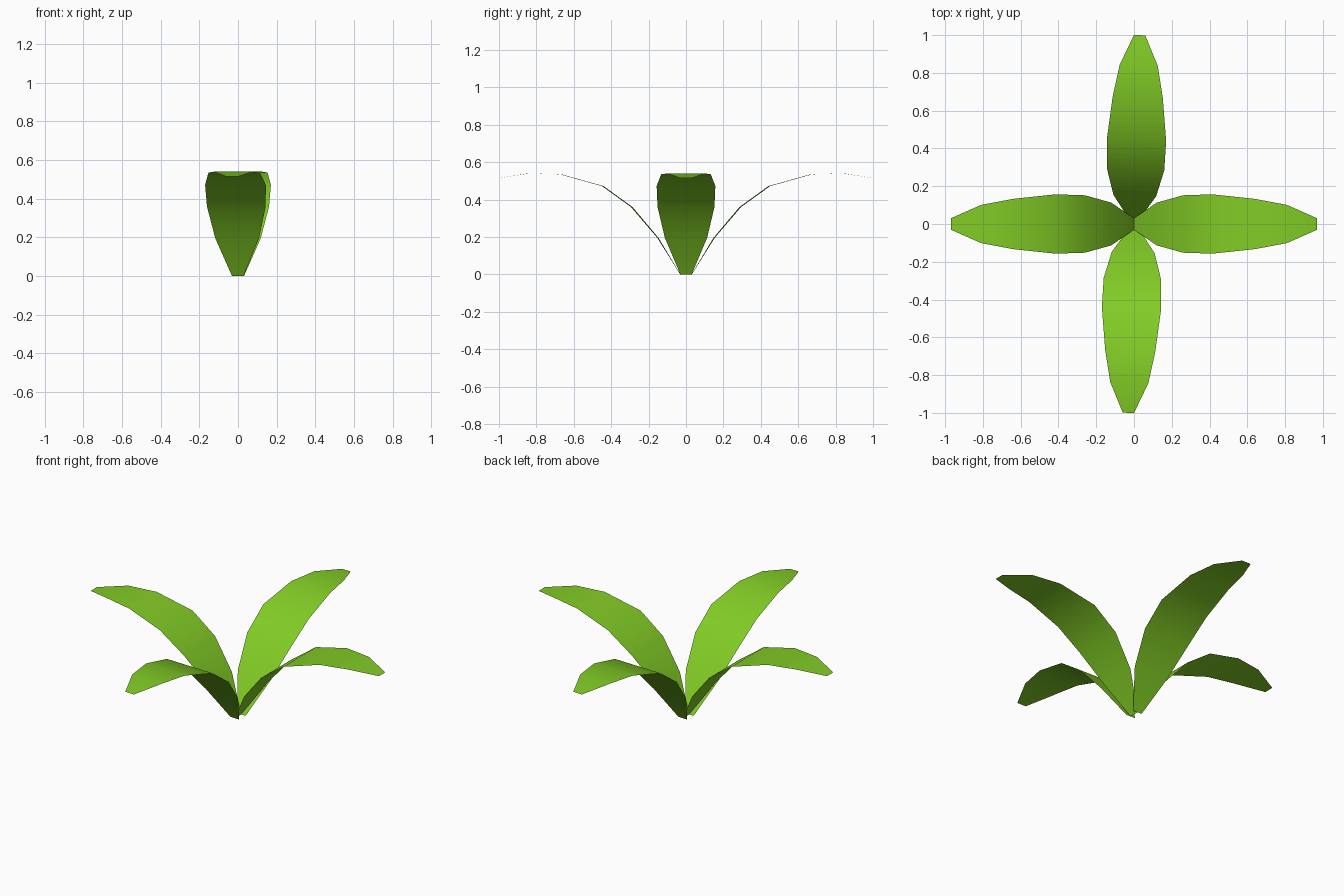
import bpy, bmesh, math
from mathutils import Matrix

if "Cube" in bpy.data.objects:
    bpy.data.objects.remove(bpy.data.objects["Cube"])

green = bpy.data.materials.new("leaf green")
green.diffuse_color = (0.223, 0.604, 0.019, 1)
green.use_nodes = True
green.node_tree.nodes["Principled BSDF"].inputs["Base Color"].default_value = green.diffuse_color

# Leaf stations: distance outward, height, half width
STATIONS = [(0, 0, .03), (.12, .195, .113), (.26, .36, .152), (.415, .472, .157),
            (.64, .535, .133), (.81, .54, .101), (.97, .515, .03)]


def leaf(name, angle, offset):
    """Thin arching blade growing along +x, then turned to its direction."""
    bm = bmesh.new()
    rows = [[bm.verts.new((r + offset, side * w, z)) for side in (-1, 1)]
            for r, z, w in STATIONS]
    for a, b in zip(rows, rows[1:]):
        face = bm.faces.new((a[0], b[0], b[1], a[1]))
        face.smooth = True
    bm.transform(Matrix.Rotation(math.radians(angle), 4, 'Z'))
    bm.normal_update()
    mesh = bpy.data.meshes.new(name)
    bm.to_mesh(mesh)
    bm.free()
    mesh.materials.append(green)
    ob = bpy.data.objects.new(name, mesh)
    bpy.context.collection.objects.link(ob)


# Side leaves meet at the centre; front and back ones sit slightly out and twisted
leaf("leaf_right", 0, 0)
leaf("leaf_left", 180, 0)
leaf("leaf_back", 90 - 1.7, .03)
leaf("leaf_front", 270 - 1.7, .03)
